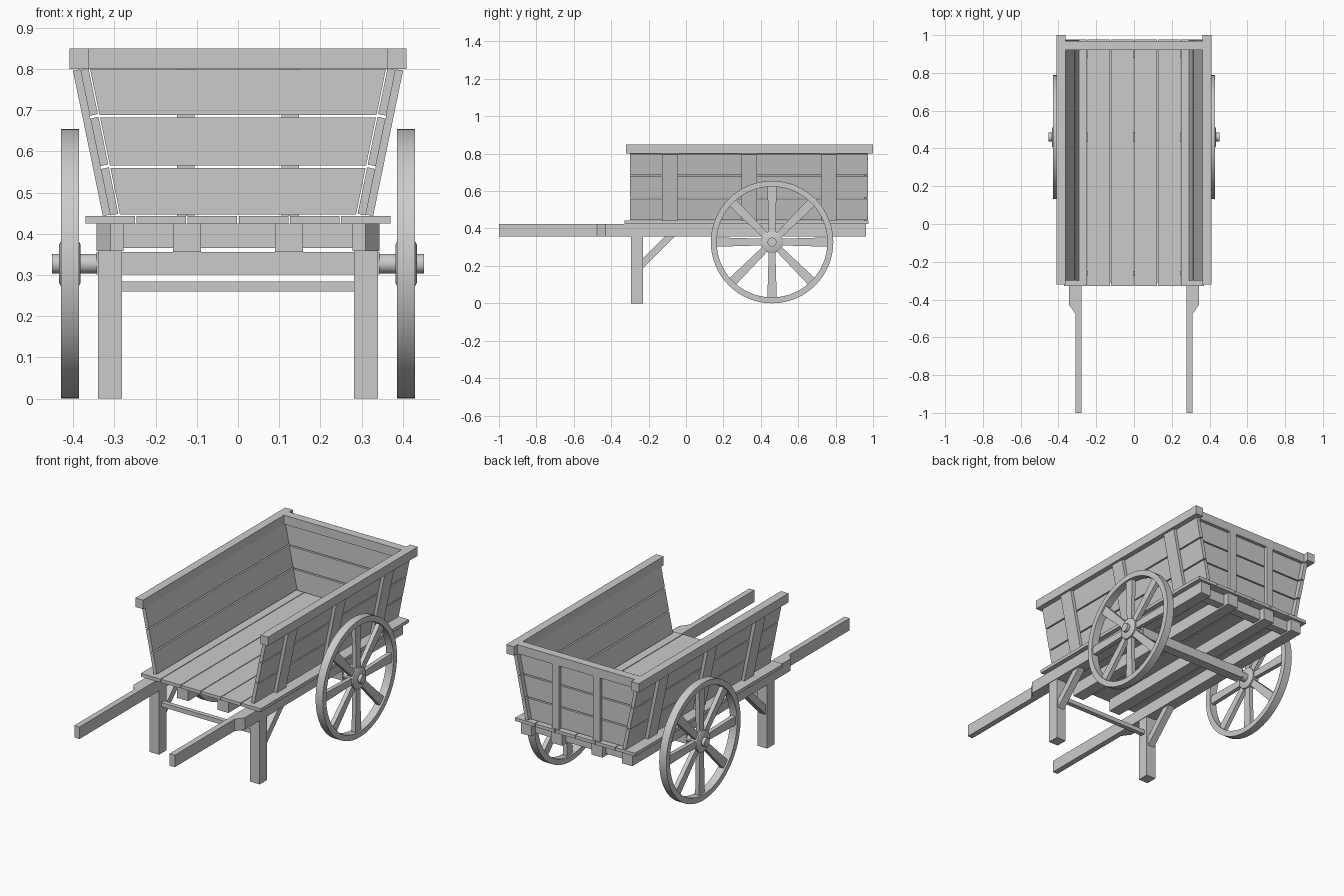
import bpy, bmesh, math
from mathutils import Matrix, Vector

if "Cube" in bpy.data.objects:
    bpy.data.objects.remove(bpy.data.objects["Cube"])


def finish(name, bm, mirror=False):
    bmesh.ops.recalc_face_normals(bm, faces=bm.faces)
    me = bpy.data.meshes.new(name)
    bm.to_mesh(me)
    bm.free()
    ob = bpy.data.objects.new(name, me)
    bpy.context.collection.objects.link(ob)
    if mirror:
        ob.modifiers.new("Mirror", "MIRROR").use_mirror_merge = False
    return ob


def add_prism(bm, pts, axis, a, b):
    """Extrude a 2D profile along an axis from a to b."""
    def co(p, t):
        return {"x": (t, p[0], p[1]), "y": (p[0], t, p[1]), "z": (p[0], p[1], t)}[axis]
    lo = [bm.verts.new(co(p, a)) for p in pts]
    hi = [bm.verts.new(co(p, b)) for p in pts]
    n = len(pts)
    bm.faces.new(lo)
    bm.faces.new(hi[::-1])
    for i in range(n):
        j = (i + 1) % n
        bm.faces.new((lo[i], hi[i], hi[j], lo[j]))


def prism(name, pts, axis, a, b, mirror=False):
    bm = bmesh.new()
    add_prism(bm, pts, axis, a, b)
    return finish(name, bm, mirror)


def box(name, x, y, z, mirror=False):
    return prism(name, [(x[0], z[0]), (x[1], z[0]), (x[1], z[1]), (x[0], z[1])],
                 "y", y[0], y[1], mirror)


def lathe(name, profile, centre, closed=False, steps=48):
    """Revolve (x, radius) profile round an x-parallel line, mirrored."""
    bm = bmesh.new()
    rings = []
    for i in range(steps):
        t = 2 * math.pi * i / steps
        rings.append([bm.verts.new((x, centre[0] + r * math.cos(t), centre[1] + r * math.sin(t)))
                      for x, r in profile])
    n = len(profile)
    for i in range(steps):
        p, q = rings[i], rings[(i + 1) % steps]
        for k in range(n if closed else n - 1):
            m = (k + 1) % n
            bm.faces.new((p[k], p[m], q[m], q[k]))
    if not closed:
        bm.faces.new([r[0] for r in rings])
        bm.faces.new([r[-1] for r in rings])
    ob = finish(name, bm, True)
    bpy.context.view_layer.objects.active = ob
    ob.select_set(True)
    bpy.ops.object.shade_smooth_by_angle(angle=math.radians(35))
    ob.select_set(False)
    return ob


# Floor planks
for i in range(6):
    x = -0.372 + 0.124 * i
    box(f"floor_plank_{i + 1}", (x + 0.002, x + 0.122), (-0.328, 0.977), (0.425, 0.443))

# Long side beams that narrow into handles
prism("handle_beam", [(0.278, -1), (0.31, -1), (0.31, -0.475), (0.343, -0.43),
                      (0.343, 0.963), (0.278, 0.963)], "z", 0.358, 0.425, True)
# Inner joists and rear cross beam
box("floor_joist", (0.09, 0.158), (-0.31, 0.963), (0.356, 0.425), True)
box("rear_cross_beam", (-0.278, 0.278), (0.88, 0.93), (0.366, 0.425))

# Sloping sides: three planks and three battens each
SLOPE = math.atan(0.2056)
UP = Vector((math.sin(SLOPE), math.cos(SLOPE)))
OUT = Vector((math.cos(SLOPE), -math.sin(SLOPE)))
BASE = Vector((0.290, 0.447))


def slanted(name, s0, s1, t0, t1, y0, y1):
    pts = [BASE + UP * s + OUT * t for s, t in ((s0, t0), (s0, t1), (s1, t1), (s1, t0))]
    prism(name, pts, "y", y0, y1, True)


spans = [(0.002, 0.117), (0.124, 0.242), (0.249, 0.362)]
for i, (s0, s1) in enumerate(spans):
    slanted(f"side_plank_{i + 1}", s0, s1, 0, 0.02, -0.30, 0.973)
for i, y in enumerate((-0.128, 0.296, 0.721)):
    slanted(f"side_batten_{i + 1}", 0.004, 0.364, 0.02, 0.038, y, y + 0.083)

# Tapered end wall and battens
for i, (s0, s1) in enumerate(spans):
    z0, z1 = 0.445 + s0 * UP.y, 0.445 + s1 * UP.y
    w0, w1 = (0.286 + 0.2056 * (z - 0.445) for z in (z0, z1))
    prism(f"end_plank_{i + 1}", [(-w0, z0), (w0, z0), (w1, z1), (-w1, z1)], "y", 0.931, 0.951)
box("end_batten", (0.105, 0.148), (0.951, 0.969), (0.443, 0.80), True)

# Top rails
box("side_top_rail", (0.362, 0.409), (-0.32, 1.0), (0.80, 0.85), True)
box("end_top_rail", (-0.362, 0.362), (0.922, 0.969), (0.80, 0.85))

# Legs, stretcher and braces
box("leg", (0.281, 0.34), (-0.294, -0.23), (0, 0.358), True)
box("leg_stretcher", (-0.281, 0.281), (-0.275, -0.249), (0.26, 0.284))
prism("leg_brace", [(-0.23, 0.187), (-0.23, 0.24), (-0.112, 0.358), (-0.059, 0.358)],
      "x", 0.291, 0.331, True)

# Axle
C = (0.46, 0.3275)
box("axle_beam", (-0.343, 0.343), (C[0] - 0.027, C[0] + 0.027), (0.301, 0.356))
lathe("axle_end", [(0.34, 0.024), (0.452, 0.024)], C, steps=24)

# Wheels: rim, hub and eight spokes
lathe("wheel_rim", [(0.386, 0.296), (0.43, 0.296), (0.43, 0.3275), (0.386, 0.3275)], C, True, 64)
lathe("wheel_hub", [(0.382, 0.046), (0.388, 0.059), (0.428, 0.059), (0.434, 0.046)], C, steps=32)
bm = bmesh.new()
for i in range(8):
    start = len(bm.verts)
    add_prism(bm, [(-0.018, 0.05), (0.018, 0.05), (0.025, 0.30), (-0.025, 0.30)],
              "x", 0.396, 0.42)
    bm.verts.ensure_lookup_table()
    bmesh.ops.transform(bm, verts=bm.verts[start:], matrix=Matrix.Translation((0, *C))
                        @ Matrix.Rotation(i * math.pi / 4, 4, "X"))
finish("wheel_spokes", bm, True)
